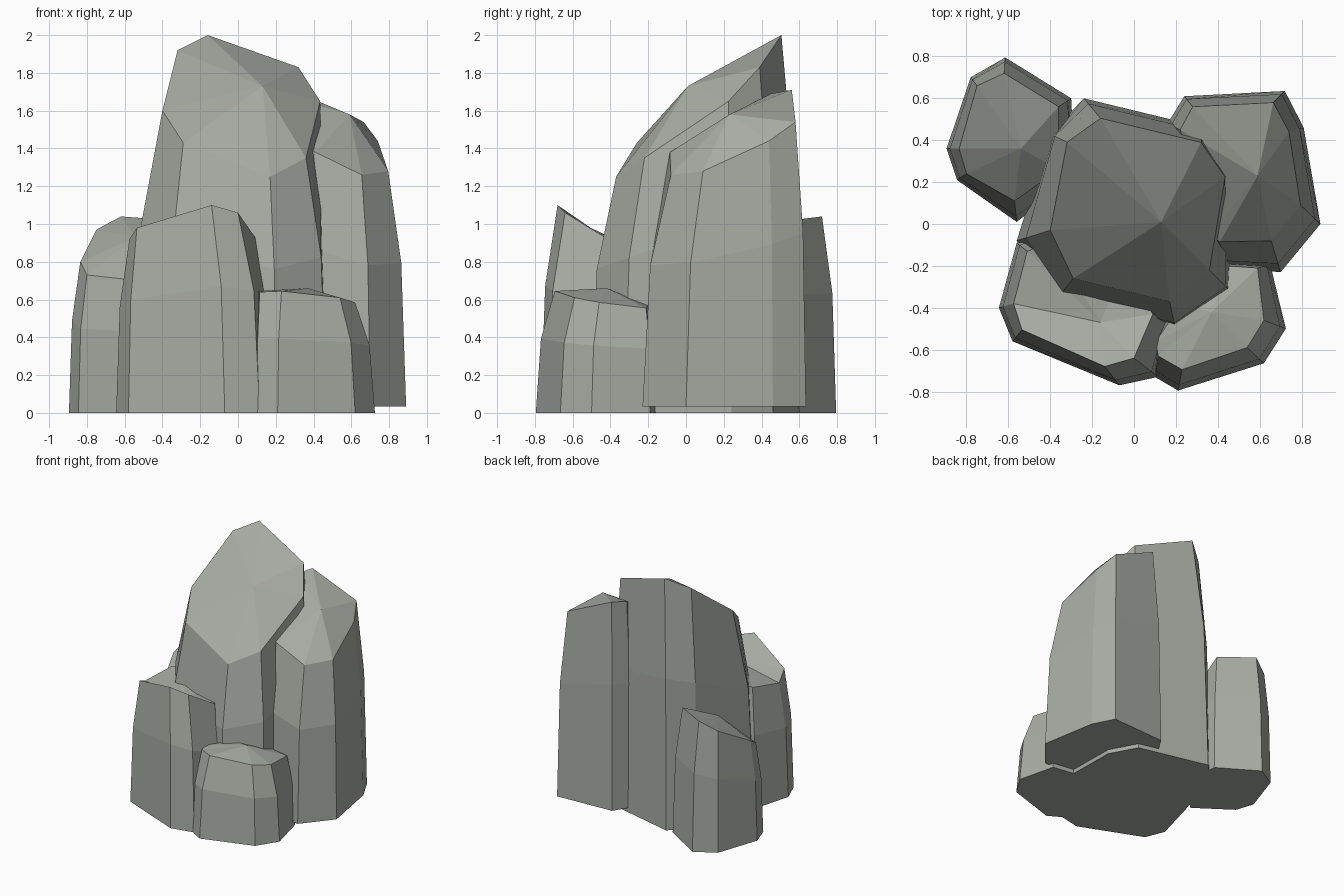
import bpy, bmesh

# Slightly green grey stone
stone = bpy.data.materials.new("stone")
stone.diffuse_color = (0.385, 0.415, 0.368, 1)


def rock(name, base_z, apex, sides):
    """Faceted column: each side is (base x, base y, rim x, rim y, rim z)."""
    bm = bmesh.new()
    rings = [[], [], []]
    for bx, by, rx, ry, rz in sides:
        # base, shoulder and rim levels; the wall leans in more above the shoulder
        for ring, lean, rise in zip(rings, (0, 0.27, 1), (0, 0.61, 1)):
            ring.append(bm.verts.new((bx + (rx - bx) * lean,
                                      by + (ry - by) * lean,
                                      base_z + (rz - base_z) * rise)))
    top = bm.verts.new(apex)
    n = len(sides)
    bm.faces.new(rings[0])
    for i in range(n):
        j = (i + 1) % n
        for lo, hi in zip(rings, rings[1:]):
            bm.faces.new((lo[i], lo[j], hi[j], hi[i]))
        bm.faces.new((rings[2][i], rings[2][j], top))
    bmesh.ops.recalc_face_normals(bm, faces=bm.faces)
    mesh = bpy.data.meshes.new(name)
    bm.to_mesh(mesh)
    bm.free()
    mesh.materials.append(stone)
    obj = bpy.data.objects.new(name, mesh)
    bpy.context.collection.objects.link(obj)
    return obj


# Tall central column
rock("central_rock", 0, (0.13, 0.01, 1.73), [
    (-0.24, 0.60, -0.16, 0.505, 2.00),
    (-0.40, 0.43, -0.32, 0.39, 1.92),
    (-0.56, -0.08, -0.40, -0.03, 1.60),
    (-0.37, -0.36, -0.29, -0.26, 1.43),
    (0.20, -0.51, 0.17, -0.37, 1.25),
    (0.47, -0.33, 0.36, -0.22, 1.35),
    (0.46, 0.24, 0.435, 0.225, 1.65),
    (0.34, 0.46, 0.32, 0.39, 1.83)])

# Right rear column
rock("right_rear_rock", 0.035, (0.59, 0.23, 1.58), [
    (0.24, 0.61, 0.28, 0.56, 1.71),
    (0.16, 0.48, 0.22, 0.45, 1.69),
    (0.30, -0.15, 0.36, -0.05, 1.40),
    (0.45, -0.21, 0.41, -0.085, 1.38),
    (0.70, -0.23, 0.655, -0.08, 1.26),
    (0.89, 0.00, 0.795, 0.09, 1.28),
    (0.81, 0.46, 0.74, 0.44, 1.44),
    (0.72, 0.635, 0.665, 0.58, 1.54)])

# Left rear column
rock("left_rear_rock", 0, (-0.54, 0.36, 0.93), [
    (-0.615, 0.795, -0.62, 0.72, 1.04),
    (-0.78, 0.70, -0.75, 0.66, 0.97),
    (-0.895, 0.36, -0.835, 0.36, 0.80),
    (-0.845, 0.21, -0.80, 0.24, 0.73),
    (-0.56, 0.01, -0.57, 0.11, 0.705),
    (-0.28, 0.22, -0.36, 0.26, 0.82),
    (-0.30, 0.60, -0.36, 0.56, 1.02)])

# Left front column
rock("left_front_rock", 0, (-0.16, -0.47, 0.94), [
    (-0.58, -0.56, -0.535, -0.505, 0.98),
    (-0.07, -0.77, -0.14, -0.68, 1.10),
    (0.115, -0.73, 0.00, -0.64, 1.06),
    (0.175, -0.47, 0.09, -0.43, 0.93),
    (0.00, -0.15, -0.05, -0.20, 0.92),
    (-0.40, -0.03, -0.40, -0.09, 0.99),
    (-0.56, -0.09, -0.51, -0.13, 0.96),
    (-0.645, -0.40, -0.575, -0.38, 0.92)])

# Small right front column
rock("right_front_rock", 0, (0.37, -0.42, 0.66), [
    (0.10, -0.73, 0.115, -0.63, 0.64),
    (0.21, -0.795, 0.23, -0.695, 0.645),
    (0.62, -0.665, 0.54, -0.59, 0.61),
    (0.725, -0.50, 0.62, -0.46, 0.585),
    (0.65, -0.19, 0.59, -0.21, 0.555),
    (0.45, -0.16, 0.44, -0.20, 0.57),
    (0.17, -0.38, 0.22, -0.39, 0.65),
    (0.09, -0.58, 0.105, -0.56, 0.645)])
